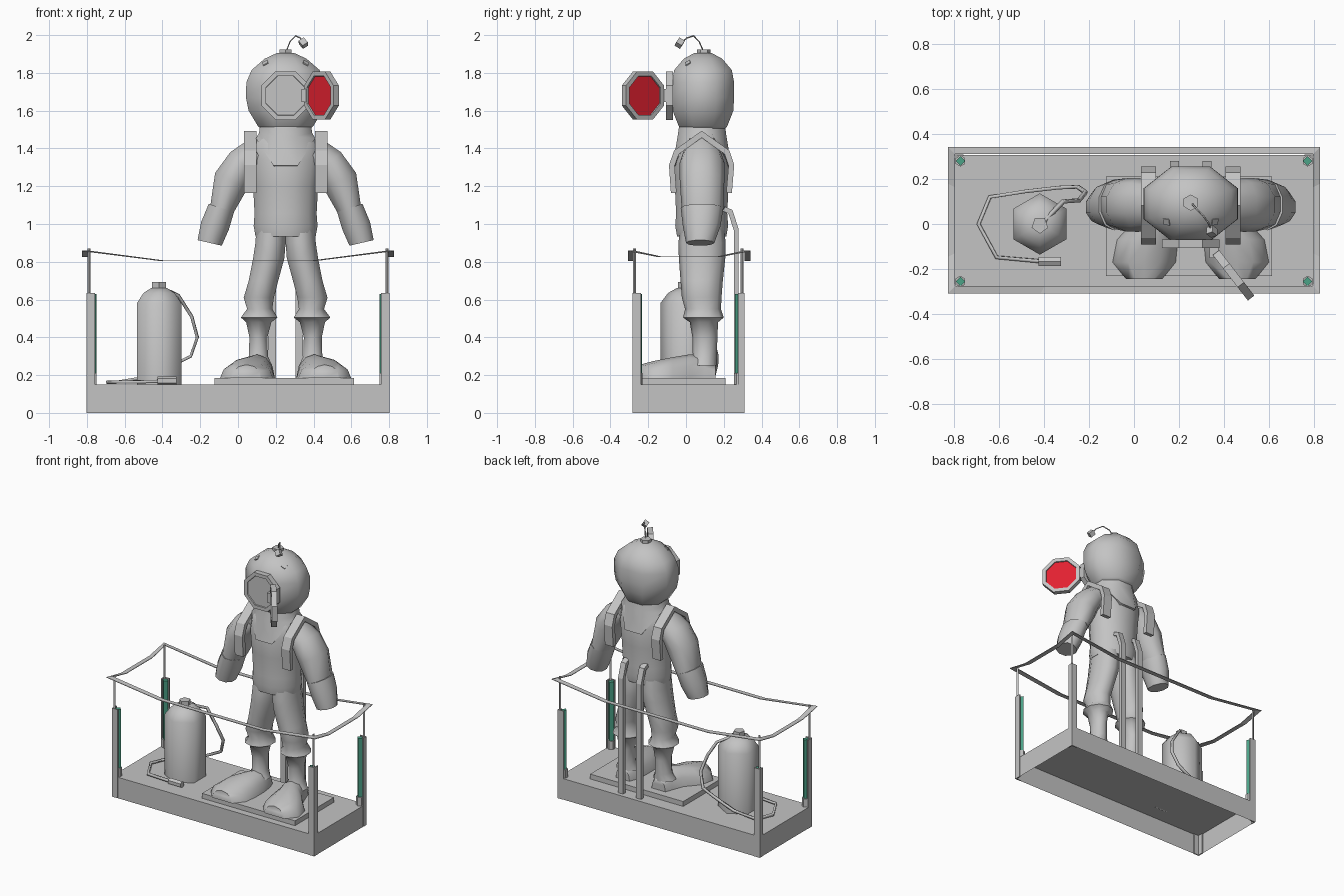
import bpy, bmesh, math
from mathutils import Vector, Matrix

if "Cube" in bpy.data.objects:
    bpy.data.objects.remove(bpy.data.objects["Cube"])

CX = 0.252   # body centre line


def material(name, rgb):
    m = bpy.data.materials.new(name)
    m.diffuse_color = (*rgb, 1)
    m.use_nodes = True
    m.node_tree.nodes["Principled BSDF"].inputs["Base Color"].default_value = m.diffuse_color
    return m


GREY = material("grey", (0.55, 0.55, 0.55))
RED = material("red glass", (0.76, 0.015, 0.03))
TEAL = material("teal", (0.07, 0.36, 0.24))


def finish(name, bm, mats=(GREY,), angle=None):
    bmesh.ops.recalc_face_normals(bm, faces=bm.faces)
    me = bpy.data.meshes.new(name)
    bm.to_mesh(me)
    bm.free()
    for m in mats:
        me.materials.append(m)
    if angle:
        me.shade_smooth()
        me.set_sharp_from_angle(angle=math.radians(angle))
    ob = bpy.data.objects.new(name, me)
    bpy.context.collection.objects.link(ob)
    return ob


def box(name, lo, hi, open_bottom=False):
    lo, hi = Vector(lo), Vector(hi)
    bm = bmesh.new()
    bmesh.ops.create_cube(bm, size=1, matrix=Matrix.Translation((lo + hi) / 2) @ Matrix.Diagonal((*(hi - lo), 1)))
    if open_bottom:
        bm.normal_update()
        bmesh.ops.delete(bm, geom=[f for f in bm.faces if f.normal.z < -0.5], context='FACES')
    return finish(name, bm)


def cyl(name, p, q, r, sides, mat=GREY, angle=None, spin=0):
    p, q = Vector(p), Vector(q)
    bm = bmesh.new()
    mw = Matrix.Translation((p + q) / 2) @ (q - p).to_track_quat('Z', 'Y').to_matrix().to_4x4()
    bmesh.ops.create_cone(bm, cap_ends=True, segments=sides, radius1=r, radius2=r, depth=(q - p).length,
                          matrix=mw @ Matrix.Rotation(spin, 4, 'Z'))
    return finish(name, bm, (mat,), angle)


def loft(name, rings, sides, angle=62, tilt_axis='Y', flip=False, floor=None, spin=0.5):
    """Skin through rings (x, y, z, half width, half depth, tilt in degrees)."""
    bm = bmesh.new()
    rows = []
    for x, y, z, rx, ry, *t in rings:
        rot = Matrix.Rotation(math.radians(t[0] if t else 0), 3, tilt_axis)
        row = []
        for i in range(sides):
            a = 2 * math.pi * (i + spin) / sides
            v = Vector((x, y, z)) + rot @ Vector((rx * math.cos(a), ry * math.sin(a), 0))
            if flip:
                v.x = 2 * CX - v.x
            if floor is not None:
                v.z = max(v.z, floor)
            row.append(bm.verts.new(v))
        rows.append(row)
    for a, b in zip(rows, rows[1:]):
        for i in range(sides):
            j = (i + 1) % sides
            bm.faces.new((a[i], a[j], b[j], b[i]))
    bm.faces.new(rows[0])
    bm.faces.new(rows[-1])
    return finish(name, bm, angle=angle)


def strip(name, path, x, width, thick):
    """Flat band following a (y, z) path."""
    bm = bmesh.new()
    rows = [[bm.verts.new((x + s * width / 2, y, z)) for s in (-1, 1)] for y, z in path]
    for a, b in zip(rows, rows[1:]):
        bm.faces.new((a[0], a[1], b[1], b[0]))
    ob = finish(name, bm)
    m = ob.modifiers.new("thickness", 'SOLIDIFY')
    m.thickness, m.offset, m.use_even_offset = thick, 0, True
    return ob


def tube(name, pts, r, res=1):
    cu = bpy.data.curves.new(name, 'CURVE')
    cu.dimensions, cu.bevel_depth, cu.bevel_resolution, cu.use_fill_caps = '3D', r, res, True
    sp = cu.splines.new('POLY')
    sp.points.add(len(pts) - 1)
    for p, c in zip(sp.points, pts):
        p.co = (*c, 1)
    cu.materials.append(GREY)
    ob = bpy.data.objects.new(name, cu)
    bpy.context.collection.objects.link(ob)


def porthole(name, centre, normal, r, depth, glass):
    bm = bmesh.new()
    mw = Matrix.Translation(centre) @ Vector(normal).to_track_quat('Z', 'Y').to_matrix().to_4x4()
    bmesh.ops.create_cone(bm, cap_ends=True, segments=8, radius1=r, radius2=r, depth=depth,
                          matrix=mw @ Matrix.Rotation(math.pi / 8, 4, 'Z'))
    caps = [f for f in bm.faces if len(f.verts) == 8]
    bmesh.ops.inset_individual(bm, faces=caps, thickness=0.026, depth=0)
    bmesh.ops.inset_individual(bm, faces=caps, thickness=0.002, depth=-0.008)
    for f in caps:
        f.material_index = 1 if glass else 0
    finish(name, bm, (GREY, RED) if glass else (GREY,))


# platform: open-bottomed tray and foot plate
box("platform", (-0.8, -0.28, 0), (0.8, 0.307, 0.15), open_bottom=True)
box("foot_plate", (-0.125, -0.23, 0.15), (0.613, 0.21, 0.185))

# corner posts: angle section, teal rod, foot, thin rope stake
for sx in (-1, 1):
    for yo, yr, ys, sy in ((-0.282, -0.255, -0.272, -1), (0.309, 0.28, 0.297, 1)):
        w = 0.045 if sy < 0 else 0.034
        xs = sorted((sx * 0.802, sx * 0.757))
        ys_ = sorted((yo, yo - sy * 0.008))
        box("post_face", (xs[0], ys_[0], 0), (xs[1], ys_[1], 0.635))
        xs = sorted((sx * 0.802, sx * 0.794))
        ys_ = sorted((yo, yo - sy * w))
        box("post_side", (xs[0], ys_[0], 0), (xs[1], ys_[1], 0.635))
        cyl("post_rod", (sx * 0.771, yr, 0.2), (sx * 0.771, yr, 0.63), 0.021, 4, TEAL)
        cyl("post_foot", (sx * 0.771, yr, 0.15), (sx * 0.771, yr, 0.21), 0.025, 6)
        cyl("rope_stake", (sx * 0.79, ys, 0.5), (sx * 0.79, ys, 0.87), 0.008, 4)

# sagging flat rope round the posts
bm = bmesh.new()
loops = []
corners = [(-1, -1), (1, -1), (1, 1), (-1, 1)]
for o in (-0.016, 0.016):
    loop = []
    for k in range(4):
        a, b = [Vector((sx * (0.811 + o), 0.017 + sy * (0.309 + o))) for sx, sy in (corners[k], corners[(k + 1) % 4])]
        for t in (0, 0.25, 0.75):
            p = a.lerp(b, t)
            loop.append(bm.verts.new((p.x, p.y, 0.86 if t == 0 else (0.808, 0.828)[k % 2])))
    loops.append(loop)
for i in range(12):
    j = (i + 1) % 12
    bm.faces.new((loops[0][i], loops[0][j], loops[1][j], loops[1][i]))
rope = finish("rope", bm)
rope.modifiers.new("thickness", 'SOLIDIFY').thickness = 0.004

# air tank with hose and nozzle
loft("tank", [(-0.418, 0, z, r, r) for z, r in ((0.15, 0.136), (0.58, 0.136), (0.635, 0.095), (0.66, 0.05))], 6)
cyl("tank_cap", (-0.418, -0.005, 0.64), (-0.418, -0.005, 0.692), 0.038, 5)
tube("hose", [(-0.41, 0, 0.665), (-0.315, 0.1, 0.62), (-0.245, 0.105, 0.51), (-0.215, 0.14, 0.4), (-0.25, 0.165, 0.3),
              (-0.33, 0.162, 0.26), (-0.48, 0.145, 0.19), (-0.64, 0.12, 0.163), (-0.69, 0, 0.163), (-0.61, -0.148, 0.163),
              (-0.42, -0.165, 0.167)], 0.011, 0)
cyl("nozzle", (-0.425, -0.167, 0.17), (-0.325, -0.167, 0.17), 0.023, 6)

# torso and collar
loft("torso", [(CX, 0.083, z, rx, ry) for z, rx, ry in (
    (0.935, 0.165, 0.135), (0.99, 0.175, 0.145), (1.055, 0.17, 0.14), (1.2, 0.178, 0.147),
    (1.34, 0.195, 0.15), (1.43, 0.185, 0.125), (1.49, 0.13, 0.09))], 12)
bm = bmesh.new()
rows = []
for rx, ry, z, drop in ((0.145, 0.13, 1.53, 0), (0.152, 0.14, 1.49, 0.03), (0.17, 0.168, 1.505, 0.22), (0.15, 0.14, 1.48, 0.2)):
    rows.append([])
    for i in range(8):
        a = (i + 0.5) * math.pi / 4
        rows[-1].append(bm.verts.new((CX + rx * math.cos(a), 0.085 + ry * math.sin(a), z - drop * abs(math.sin(a)) ** 1.5)))
for a, b in zip(rows, rows[1:]):
    for i in range(8):
        bm.faces.new((a[i], a[(i + 1) % 8], b[(i + 1) % 8], b[i]))
finish("collar", bm, angle=62)

# limbs, mirrored about the body centre line
for flip in (False, True):
    side = "right" if flip else "left"
    mx = (lambda x: 2 * CX - x) if flip else (lambda x: x)
    loft(side + "_leg", [
        (0.175, 0.085, 0.99, 0.08, 0.115), (0.172, 0.085, 0.9, 0.084, 0.125), (0.163, 0.085, 0.82, 0.087, 0.123),
        (0.135, 0.083, 0.7, 0.082, 0.112), (0.11, 0.083, 0.61, 0.084, 0.105), (0.115, 0.09, 0.55, 0.07, 0.095),
        (0.112, 0.092, 0.505, 0.102, 0.108), (0.11, 0.095, 0.48, 0.07, 0.075), (0.108, 0.1, 0.4, 0.05, 0.066),
        (0.108, 0.1, 0.3, 0.053, 0.064), (0.105, 0.09, 0.25, 0.08, 0.07)], 10, flip=flip)
    loft(side + "_boot", [
        (0.11, 0.155, 0.185, 0.055, 0.08, 90), (0.11, 0.1, 0.185, 0.075, 0.115, 90), (0.1, 0.02, 0.185, 0.095, 0.125, 90),
        (0.06, -0.07, 0.185, 0.135, 0.11, 90), (0.045, -0.17, 0.185, 0.14, 0.09, 90), (0.045, -0.245, 0.185, 0.08, 0.07, 90)],
        12, tilt_axis='X', flip=flip, floor=0.185, spin=0)
    loft(side + "_arm", [
        (0.1, 0.085, 1.38, 0.085, 0.1, 65), (0.02, 0.085, 1.32, 0.09, 0.12, 45), (-0.035, 0.085, 1.23, 0.1, 0.118, 25),
        (-0.085, 0.087, 1.08, 0.068, 0.11, 20)], 10, flip=flip)
    loft(side + "_gauntlet", [
        (-0.088, 0.085, 1.085, 0.074, 0.113, 18), (-0.122, 0.083, 0.99, 0.08, 0.1, 15),
        (-0.15, 0.075, 0.9, 0.069, 0.075, 13)], 10, flip=flip)
    strip(side + "_shoulder_strap", [(-0.065, 1.165), (-0.075, 1.31), (-0.05, 1.38), (0.083, 1.475), (0.217, 1.38),
                                     (0.24, 1.31), (0.228, 1.165)], mx(0.064), 0.066, 0.03)
    strip(side + "_back_rail", [(0.2, 1.08), (0.235, 1.065), (0.266, 0.97), (0.266, 0.15)], mx(0.18), 0.04, 0.026)
    # helmet stud
    cyl(side + "_helmet_stud", (mx(0.165), 0.03, 1.82), (mx(0.143), 0.008, 1.855), 0.021, 4)

# helmet
loft("helmet", [(CX, 0.09, z, rx, ry) for z, rx, ry in (
    (1.5, 0.137, 0.125), (1.52, 0.16, 0.14), (1.6, 0.212, 0.174), (1.67, 0.227, 0.178), (1.75, 0.225, 0.178),
    (1.815, 0.195, 0.165), (1.875, 0.12, 0.11), (1.905, 0.05, 0.05))], 8)
cyl("top_valve", (CX, 0.095, 1.88), (CX, 0.095, 1.925), 0.036, 6)
tube("antenna", [(0.258, 0.09, 1.92), (0.275, 0.07, 1.965), (0.305, 0.04, 1.996), (0.33, 0.005, 1.985), (0.347, -0.03, 1.957)],
     0.004, 0)
cyl("antenna_tip", (0.335, -0.025, 1.97), (0.357, -0.042, 1.945), 0.024, 4)

# front window, hinge and open door with red glass
porthole("front_window", (CX, -0.087, 1.68), (0, -1, 0), 0.139, 0.038, False)
box("door_hinge", (0.335, -0.15, 1.645), (0.375, -0.085, 1.715))
porthole("window_door", (0.442, -0.228, 1.68), (0.79, 0.61, 0), 0.138, 0.036, True)
